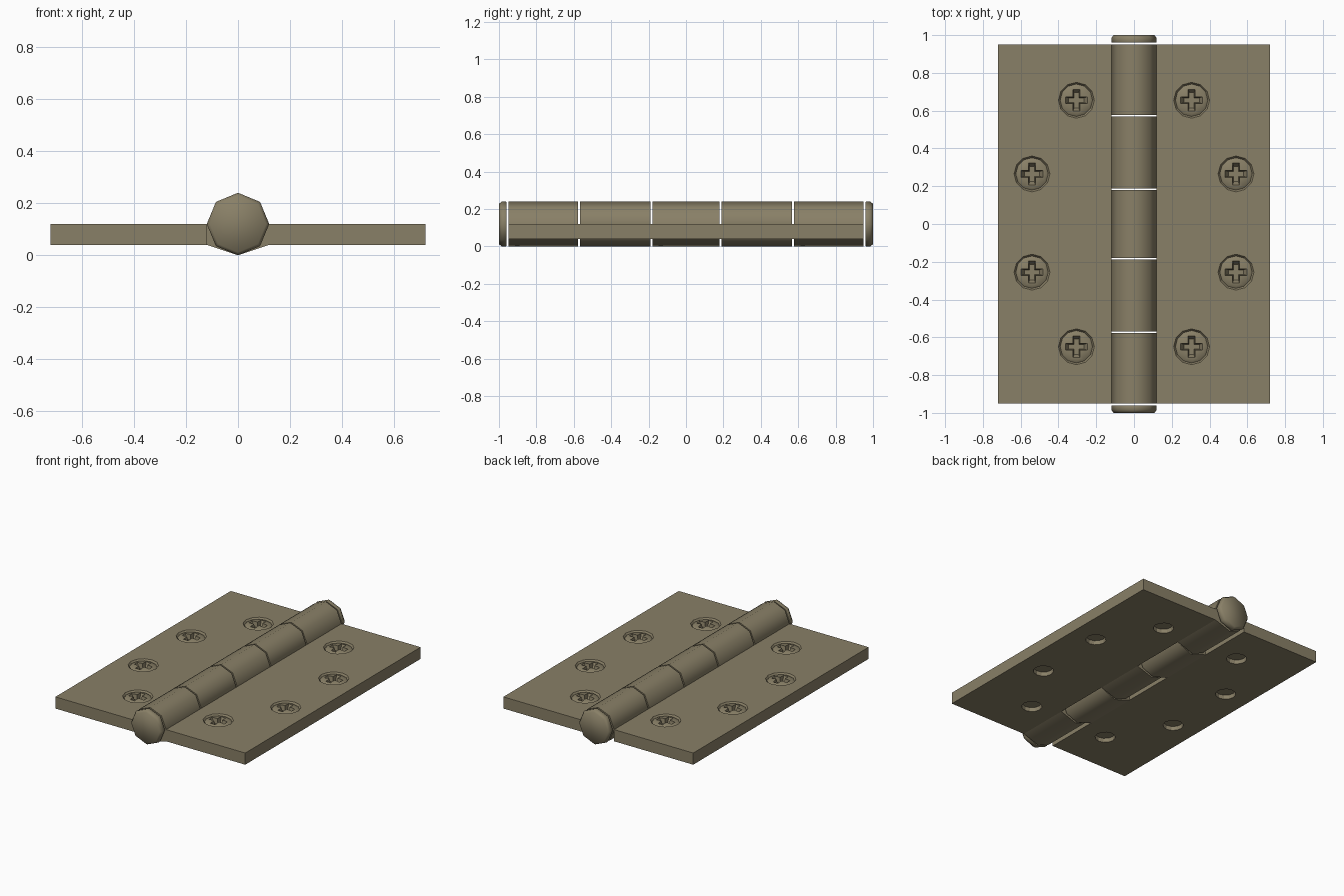
import bpy, bmesh, math

if "Cube" in bpy.data.objects:
    bpy.data.objects.remove(bpy.data.objects["Cube"])

mat = bpy.data.materials.new("aged_brass")
mat.diffuse_color = (0.25, 0.215, 0.135, 1)
mat.use_nodes = True
mat.node_tree.nodes["Principled BSDF"].inputs["Base Color"].default_value = mat.diffuse_color


def finish(name, bm, smooth=None):
    bmesh.ops.remove_doubles(bm, verts=bm.verts, dist=1e-5)
    bmesh.ops.recalc_face_normals(bm, faces=bm.faces)
    me = bpy.data.meshes.new(name)
    bm.to_mesh(me)
    bm.free()
    ob = bpy.data.objects.new(name, me)
    bpy.context.collection.objects.link(ob)
    me.materials.append(mat)
    bpy.ops.object.select_all(action='DESELECT')
    ob.select_set(True)
    bpy.context.view_layer.objects.active = ob
    if smooth:
        bpy.ops.object.shade_smooth_by_angle(angle=math.radians(smooth))
    return ob


def add_box(bm, lo, hi):
    vs = bmesh.ops.create_cube(bm, size=1)["verts"]
    for v in vs:
        v.co = [(a + b) / 2 + c * (b - a) for a, b, c in zip(lo, hi, v.co)]


def add_loft(bm, rings):
    """Skin a list of equal-length point rings and cap both ends."""
    loops = [[bm.verts.new(p) for p in ring] for ring in rings]
    n = len(loops[0])
    for a, b in zip(loops, loops[1:]):
        for i in range(n):
            j = (i + 1) % n
            bm.faces.new((a[i], a[j], b[j], b[i]))
    bm.faces.new(loops[0])
    bm.faces.new(loops[-1])


def add_lathe_z(bm, x, y, profile, n=12):
    add_loft(bm, [[(x + r * math.cos(2 * math.pi * i / n),
                    y + r * math.sin(2 * math.pi * i / n), z)
                   for i in range(n)] for r, z in profile])


def cut(ob, bm):
    cutter = finish("cutter", bm)
    cutter.hide_render = True
    mod = ob.modifiers.new("cut", 'BOOLEAN')
    mod.operation, mod.solver, mod.object = 'DIFFERENCE', 'EXACT', cutter
    bpy.context.view_layer.objects.active = ob
    bpy.ops.object.modifier_apply(modifier=mod.name)
    bpy.data.objects.remove(cutter)


R, ZC = 0.12, 0.12
BREAKS = [-0.95, -0.573, -0.184, 0.184, 0.573, 0.95]
SCREWS = [(0.305, 0.655), (0.54, 0.265), (0.54, -0.255), (0.305, -0.65)]

for s, side in ((1, "right"), (-1, "left")):
    # Leaf plate with countersunk holes
    bm = bmesh.new()
    add_box(bm, (min(s * R, s * 0.72), -0.95, 0.04),
            (max(s * R, s * 0.72), 0.95, 0.12))
    leaf = finish(side + "_leaf", bm)
    bm = bmesh.new()
    for x, y in SCREWS:
        add_lathe_z(bm, s * x, y, [(0.065, 0.0), (0.065, 0.08),
                                   (0.095, 0.12), (0.095, 0.15)])
    cut(leaf, bm)

    # Screws with cross recess
    for k, (x, y) in enumerate(SCREWS):
        x *= s
        bm = bmesh.new()
        add_lathe_z(bm, x, y, [(0.063, 0.068), (0.064, 0.079), (0.086, 0.108),
                               (0.078, 0.114), (0.04, 0.119)])
        screw = finish(f"{side}_screw_{k}", bm, 40)
        bm = bmesh.new()
        a, w = 0.058, 0.018
        ring = [(w, a), (-w, a), (-w, w), (-a, w), (-a, -w), (-w, -w),
                (-w, -a), (w, -a), (w, -w), (a, -w), (a, w), (w, w)]
        add_loft(bm, [[(x + u * f, y + v * f, z) for u, v in ring]
                      for f, z in ((0.7, 0.085), (1, 0.114), (1, 0.15))])
        cut(screw, bm)

# Knuckles: octagonal barrel wrapped into its own leaf
for i, (y0, y1) in enumerate(zip(BREAKS, BREAKS[1:])):
    s = 1 if i % 2 == 0 else -1
    prof = [(s * R * math.cos(k * math.pi / 4), ZC + R * math.sin(k * math.pi / 4))
            for k in range(7)] + [(s * R, 0.04)]
    y0 += 0.005 if i > 0 else 0
    y1 -= 0.005 if i < 4 else 0
    bm = bmesh.new()
    add_loft(bm, [[(x, y, z) for x, z in prof] for y in (y0, y1)])
    finish(f"knuckle_{i}", bm, 50)

# Pin caps with rounded outer rim
for s, end in ((-1, "front"), (1, "back")):
    bm = bmesh.new()
    add_loft(bm, [[(r * math.cos(k * math.pi / 4), s * y,
                    ZC + r * math.sin(k * math.pi / 4)) for k in range(8)]
                  for r, y in ((0.118, 0.96), (0.12, 0.965), (0.12, 0.985), (0.108, 1.0))])
    finish(end + "_pin_cap", bm, 55)
